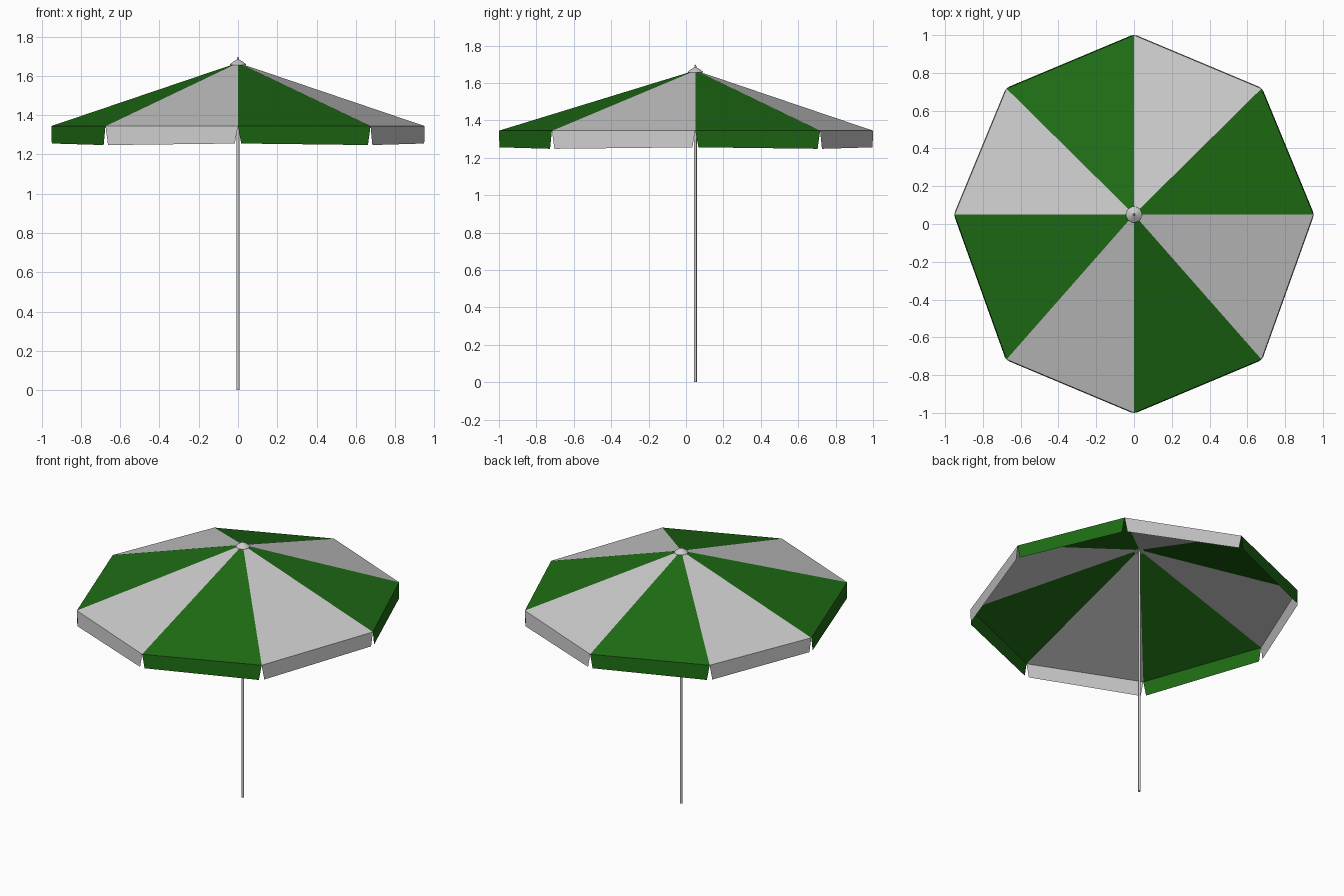
import bpy, bmesh
from math import cos, sin, pi
from mathutils import Vector

if "Cube" in bpy.data.objects:
    bpy.data.objects.remove(bpy.data.objects["Cube"])

CY = 0.05                       # pole position in y
APEX = Vector((0, CY, 1.667))
green = bpy.data.materials.new("green_cloth")
green.diffuse_color = (0.013, 0.15, 0.007, 1)
green.use_nodes = True
green.node_tree.nodes["Principled BSDF"].inputs["Base Color"].default_value = green.diffuse_color


def mesh_object(name, verts, faces, mat=None):
    me = bpy.data.meshes.new(name)
    me.from_pydata([tuple(v) for v in verts], [], faces)
    ob = bpy.data.objects.new(name, me)
    bpy.context.collection.objects.link(ob)
    if mat:
        me.materials.append(mat)
    return ob


def lathe(name, profile, sides):
    """Revolve (radius, z) points around the pole axis."""
    verts = [(r * cos(2 * pi * k / sides), CY + r * sin(2 * pi * k / sides), z)
             for r, z in profile for k in range(sides)]
    n = len(profile)
    faces = [(j * sides + k, j * sides + (k + 1) % sides,
              (j + 1) * sides + (k + 1) % sides, (j + 1) * sides + k)
             for j in range(n - 1) for k in range(sides)]
    faces += [tuple(reversed(range(sides))), tuple(range((n - 1) * sides, n * sides))]
    ob = mesh_object(name, verts, faces)
    bpy.context.view_layer.objects.active = ob
    bpy.ops.object.select_all(action='DESELECT')
    ob.select_set(True)
    bpy.ops.object.shade_smooth_by_angle()
    return ob


# Rim corners of the slightly stretched octagon
rim = [Vector((x, y, 1.345)) for x, y in (
    (0.95, CY), (0.675, 0.717), (0, 1.0), (-0.675, 0.717),
    (-0.95, CY), (-0.675, -0.717), (0, -1.0), (0.675, -0.717))]

# Alternating canopy panels with hanging valance flaps
for i in range(8):
    a, b = rim[i], rim[(i + 1) % 8]
    mat = green if i % 2 == 0 else None
    mesh_object(f"canopy_panel_{i + 1}", [APEX, a, b], [(0, 1, 2)], mat)
    along = (b - a).normalized()
    out = Vector((along.y, -along.x, 0)) * 0.004
    drop = [0.089, 0.097]       # main corners hang slightly shorter
    la = a + along * 0.016 + out - Vector((0, 0, drop[i % 2]))
    lb = b - along * 0.016 + out - Vector((0, 0, drop[(i + 1) % 2]))
    mesh_object(f"valance_flap_{i + 1}", [a, la, lb, b], [(0, 1, 2, 3)], mat)

# Pole and top cap with finial
lathe("pole", [(0.0075, 0), (0.0075, 1.665)], 16)
lathe("top_cap", [(0.042, 1.656), (0.04, 1.661), (0.022, 1.674), (0.006, 1.683),
                  (0.004, 1.695), (0.001, 1.698)], 24)
